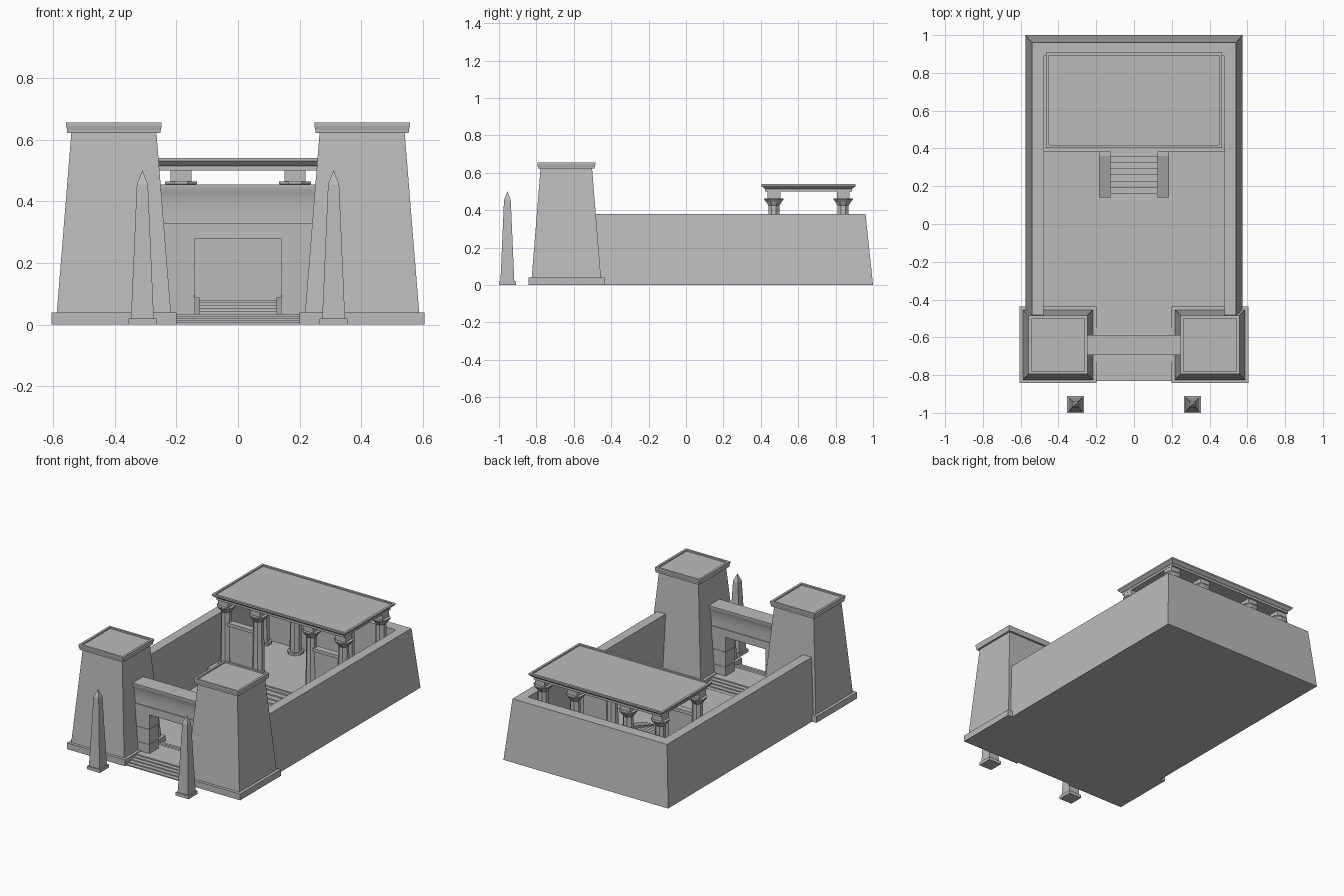
import bpy, bmesh, math
from mathutils import Vector

cube = bpy.data.objects.get("Cube")
if cube:
    bpy.data.objects.remove(cube, do_unlink=True)

stone = bpy.data.materials.new("grey_stone")
stone.use_nodes = True
GREY = (0.5, 0.5, 0.5, 1)
stone.diffuse_color = GREY
stone.node_tree.nodes["Principled BSDF"].inputs["Base Color"].default_value = GREY


def loft(name, rings, smooth=False):
    """Skin a list of point rings and cap both ends."""
    bm = bmesh.new()
    loops = [[bm.verts.new(p) for p in ring] for ring in rings]
    n = len(loops[0])
    for a, b in zip(loops, loops[1:]):
        for i in range(n):
            j = (i + 1) % n
            bm.faces.new((a[i], a[j], b[j], b[i]))
    bm.faces.new(loops[0][::-1])
    bm.faces.new(loops[-1])
    bmesh.ops.recalc_face_normals(bm, faces=bm.faces)
    mesh = bpy.data.meshes.new(name)
    bm.to_mesh(mesh)
    bm.free()
    mesh.materials.append(stone)
    obj = bpy.data.objects.new(name, mesh)
    bpy.context.scene.collection.objects.link(obj)
    if smooth:
        bpy.ops.object.select_all(action='DESELECT')
        obj.select_set(True)
        bpy.context.view_layer.objects.active = obj
        bpy.ops.object.shade_smooth_by_angle(angle=math.radians(25))
    return obj


def stack(name, x, y, sections, n=4):
    """Stack n-sided sections (half width, half depth, height) around x, y."""
    k = 1 / math.cos(math.pi / n)
    turns = [(i + 0.5) * 2 * math.pi / n for i in range(n)]
    return loft(name, [[(x + hx * k * math.cos(t), y + hy * k * math.sin(t), z)
                        for t in turns] for hx, hy, z in sections])


def box(name, x0, x1, y0, y1, z0, z1):
    hx, hy = (x1 - x0) / 2, (y1 - y0) / 2
    return stack(name, (x0 + x1) / 2, (y0 + y1) / 2, [(hx, hy, z0), (hx, hy, z1)])


def extrude_x(name, x0, x1, profile, smooth=False):
    return loft(name, [[(x, y, z) for y, z in profile] for x in (x0, x1)], smooth)


def squares(pairs):
    return [(h, h, z) for h, z in pairs]


GATE_Y = -0.64
TERRACE = 0.08

# Court floor and raised terrace
box("court_floor", -0.5, 0.5, -0.5, 0.9, 0, 0.006)
box("terrace", -0.49, 0.49, 0.38, 0.9, 0, TERRACE)


# U-shaped enclosure wall with battered outer faces
def wall_ring(out_x, back_y, z):
    half = [(out_x, -0.5), (out_x, back_y)]
    inner = [(0.48, 0.89), (0.48, -0.5)]
    pts = half + [(-x, y) for x, y in half[::-1]]
    pts += [(-x, y) for x, y in inner[::-1]] + inner
    return [(x, y, z) for x, y in pts]


loft("enclosure_wall", [wall_ring(0.575, 1.0, 0), wall_ring(0.54, 0.96, 0.38)])

# Gate steps, rising from both sides
for i in range(5):
    d = 0.19 - i * 0.025
    box(f"gate_step_{i + 1}", -0.21, 0.21, GATE_Y - d, GATE_Y + d, 0, 0.007 * (i + 1))

for side, label in ((-1, "right"), (1, "left")):
    # Gate tower with plinth and cornice
    tx = side * 0.4025
    stack(f"{label}_tower_plinth", tx, GATE_Y, squares([(0.203, 0), (0.203, 0.04)]))
    stack(f"{label}_tower", tx, GATE_Y, squares([(0.185, 0.04), (0.138, 0.622)]))
    stack(f"{label}_tower_cornice", tx, GATE_Y, squares([
        (0.151, 0.622), (0.152, 0.632), (0.155, 0.645), (0.155, 0.655),
        (0.141, 0.655), (0.141, 0.646)]))

    # Gate jamb made of three stacked blocks
    for i in range(3):
        z = 0.03 + i * 0.08 if i == 0 else i * 0.095
        top = (i + 1) * 0.095
        stack(f"{label}_jamb_block_{i + 1}", side * 0.2, GATE_Y,
              [(0.06, 0.045, z), (0.06, 0.045, top - 0.004),
               (0.057, 0.042, top - 0.004), (0.057, 0.042, top)])

    # Obelisk
    ox = side * 0.31
    stack(f"{label}_obelisk_base", ox, -0.955, squares([(0.045, 0), (0.045, 0.02)]))
    stack(f"{label}_obelisk", ox, -0.955,
          squares([(0.037, 0.02), (0.018, 0.455), (0.0005, 0.5)]))

    # Sloping stair flank
    xs = sorted((side * 0.125, side * 0.185))
    extrude_x(f"{label}_stair_flank", xs[0], xs[1],
              [(0.14, 0), (0.14, 0.015), (0.36, 0.088), (0.385, 0.088), (0.385, 0)])

    # Screen wall between the outer front columns
    xs = sorted((side * 0.2, side * 0.4))
    box(f"{label}_screen_wall", xs[0], xs[1], 0.457, 0.483, TERRACE, 0.34)
    box(f"{label}_screen_cap", xs[0], xs[1], 0.45, 0.49, 0.34, 0.36)

# Gate lintel with a hollow, flaring cornice
half_profile = [(0.045, 0.28), (0.045, 0.328), (0.04, 0.328), (0.04, 0.36),
                (0.041, 0.385), (0.044, 0.41), (0.048, 0.428), (0.053, 0.44),
                (0.053, 0.455)]
profile = [(GATE_Y - d, z) for d, z in half_profile]
profile += [(GATE_Y + d, z) for d, z in half_profile[::-1]]
extrude_x("gate_lintel", -0.27, 0.27, profile, smooth=True)

# Terrace stair
for i in range(7):
    box(f"stair_step_{i + 1}", -0.13, 0.13, 0.16 + i * 0.033, 0.385, 0,
        0.006 + (i + 1) * 0.0095)

# Columns with base, flared capital and abacus
for row, cy in (("front", 0.47), ("back", 0.84)):
    for i, cx in enumerate((-0.41, -0.185, 0.185, 0.41)):
        name = f"{row}_column_{i + 1}"
        stack(name, cx, cy, squares([
            (0.045, TERRACE), (0.045, 0.095), (0.033, 0.095), (0.029, 0.425),
            (0.034, 0.432), (0.04, 0.443), (0.052, 0.457), (0.052, 0.464)]), n=8)
        stack(name + "_abacus", cx, cy, squares([(0.034, 0.464), (0.034, 0.505)]))

# Pavilion roof with a raised rim
stack("pavilion_roof", 0, 0.655, [
    (0.445, 0.232, 0.5), (0.445, 0.232, 0.514), (0.452, 0.239, 0.518),
    (0.465, 0.252, 0.53), (0.465, 0.252, 0.54), (0.451, 0.238, 0.54),
    (0.451, 0.238, 0.532)])
